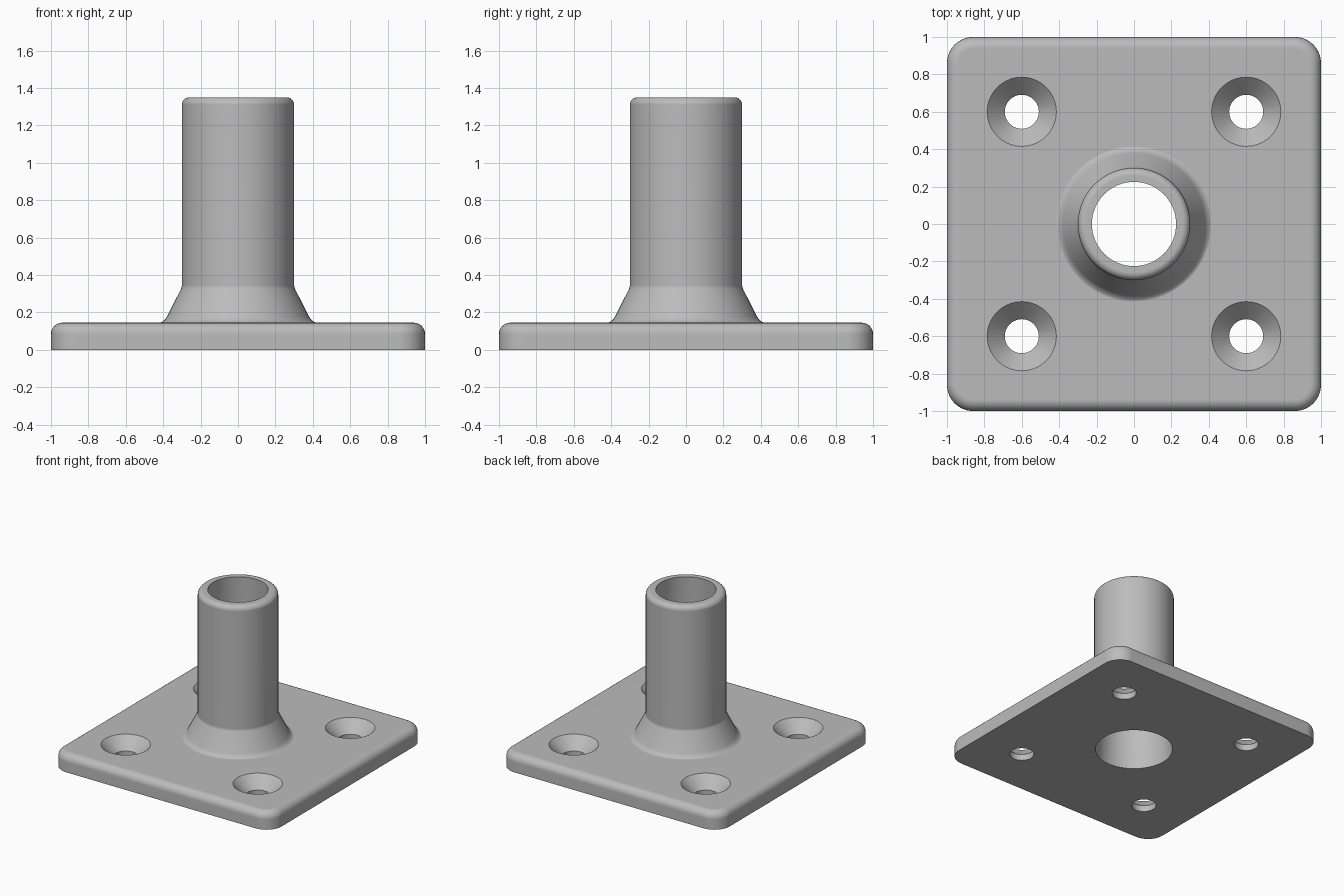
import bpy, bmesh, math
from math import cos, sin, pi

cube = bpy.data.objects.get("Cube")
if cube:
    bpy.data.objects.remove(cube, do_unlink=True)

THICK = 0.145      # plate thickness
HEIGHT = 1.35      # top of the post

metal = bpy.data.materials.new("grey_metal")
metal.use_nodes = True
colour = (0.5, 0.5, 0.5, 1)
metal.diffuse_color = colour
metal.node_tree.nodes["Principled BSDF"].inputs["Base Color"].default_value = colour


def add_object(name, bm):
    bmesh.ops.recalc_face_normals(bm, faces=bm.faces)
    mesh = bpy.data.meshes.new(name)
    bm.to_mesh(mesh)
    bm.free()
    mesh.materials.append(metal)
    obj = bpy.data.objects.new(name, mesh)
    bpy.context.collection.objects.link(obj)
    return obj


def lathe(name, profile, sides, x=0, y=0):
    """Closed solid turned around a vertical axis from (radius, z) points."""
    bm = bmesh.new()
    rings = [[bm.verts.new((x + r * cos(2 * pi * i / sides),
                            y + r * sin(2 * pi * i / sides), z))
              for i in range(sides)] for r, z in profile]
    for low, high in zip(rings, rings[1:]):
        for i in range(sides):
            j = (i + 1) % sides
            bm.faces.new((low[i], low[j], high[j], high[i]))
    bm.faces.new(rings[0][::-1])
    bm.faces.new(rings[-1])
    return add_object(name, bm)


def arc(cx, cz, radius, start, end, steps):
    angles = [math.radians(start + (end - start) * i / steps) for i in range(steps + 1)]
    return [(cx + radius * cos(a), cz + radius * sin(a)) for a in angles]


# Plate: rounded square stacked in loops, with a rounded top edge
def plate_loop(bm, inset, z, corner=0.14, steps=8):
    centre = 1 - corner
    loop = []
    for q, (sx, sy) in enumerate([(1, 1), (-1, 1), (-1, -1), (1, -1)]):
        for px, py in arc(sx * centre, sy * centre, corner - inset, q * 90, q * 90 + 90, steps):
            loop.append(bm.verts.new((px, py, z)))
    return loop


EDGE = 0.06
bm = bmesh.new()
loops = [plate_loop(bm, 0, 0)]
for r, z in arc(0, THICK - EDGE, EDGE, 0, 90, 6):
    loops.append(plate_loop(bm, EDGE - r, z))
for low, high in zip(loops, loops[1:]):
    for i in range(len(low)):
        j = (i + 1) % len(low)
        bm.faces.new((low[i], low[j], high[j], high[i]))
bm.faces.new(loops[0][::-1])
bm.faces.new(loops[-1])
flange = add_object("post_base_flange", bm)

# Post: flared foot with a small fillet, straight shaft, rounded rim
foot = [(0.42, 0.06), (0.42, THICK - 0.001), (0.405, 0.149), (0.39, 0.162), (0.38, 0.178)]
neck = [(0.305, 0.325), (0.3, 0.345)]
rim = arc(0.26, HEIGHT - 0.04, 0.04, 0, 90, 6)
post = lathe("post_solid", foot + neck + rim, 64)

# Cutters: tapered bore and four countersunk screw holes
bore = lathe("bore_cutter", [(0.291, -0.02), (0.224, HEIGHT + 0.02)], 64)
screws = [lathe("screw_hole_cutter",
                [(0.091, -0.05), (0.091, 0.05), (0.185, THICK), (0.185, THICK + 0.05)],
                40, 0.6 * sx, 0.6 * sy)
          for sx in (-1, 1) for sy in (-1, 1)]

bpy.ops.object.select_all(action='DESELECT')
bpy.context.view_layer.objects.active = flange
flange.select_set(True)
for tool in [post, bore] + screws:
    mod = flange.modifiers.new("join_or_cut", 'BOOLEAN')
    mod.operation = 'UNION' if tool is post else 'DIFFERENCE'
    mod.solver = 'EXACT'
    mod.object = tool
    bpy.ops.object.modifier_apply(modifier=mod.name)
    bpy.data.objects.remove(tool, do_unlink=True)

bpy.ops.object.shade_smooth_by_angle(angle=math.radians(35))
weighted = flange.modifiers.new("clean_shading", 'WEIGHTED_NORMAL')
weighted.keep_sharp = True
